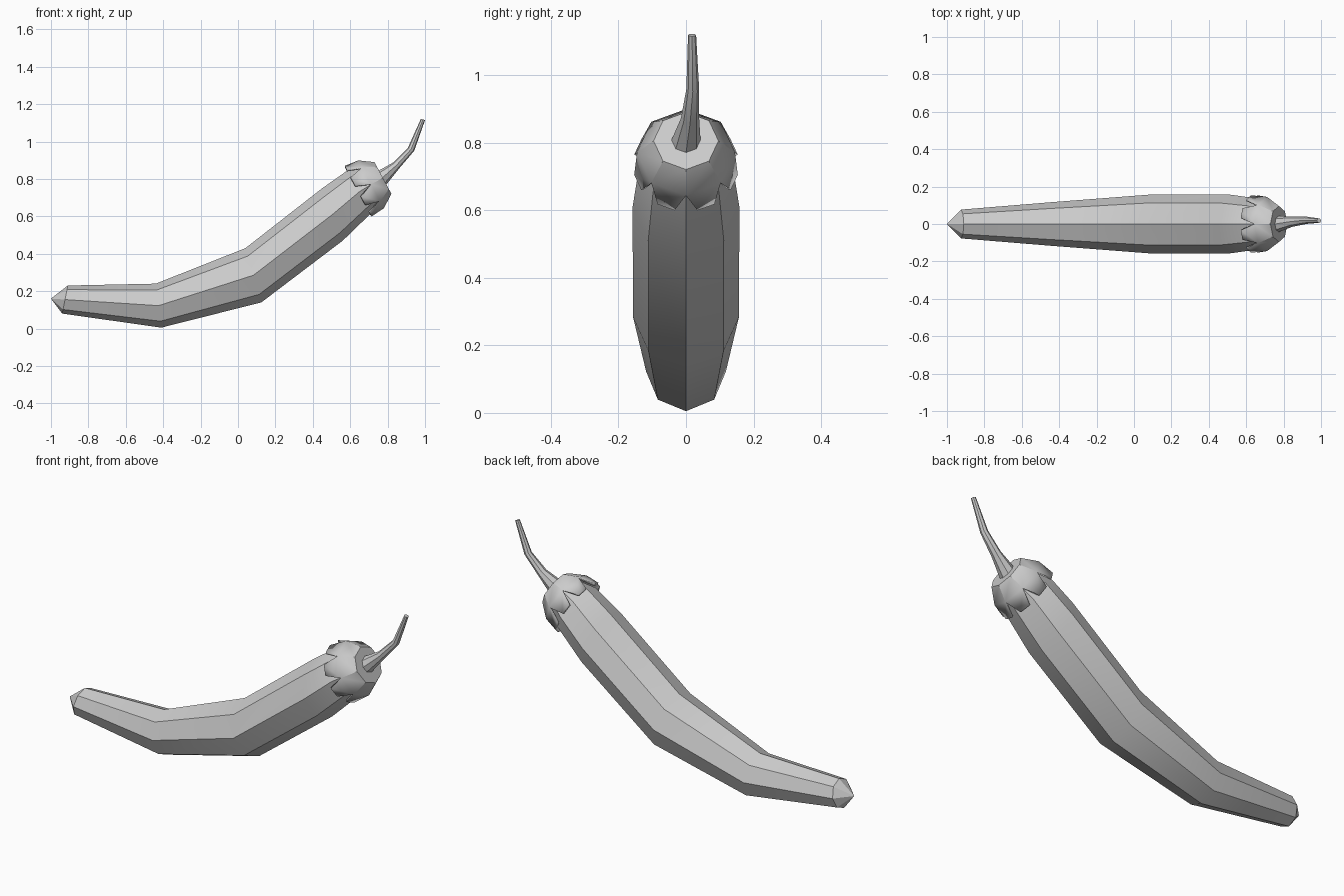
import bpy, bmesh
from math import sin, cos, radians, pi
from mathutils import Vector

if "Cube" in bpy.data.objects:
    bpy.data.objects.remove(bpy.data.objects["Cube"])

SIDES = 8


def finish(name, bm):
    bmesh.ops.recalc_face_normals(bm, faces=bm.faces)
    mesh = bpy.data.meshes.new(name)
    bm.to_mesh(mesh)
    bm.free()
    ob = bpy.data.objects.new(name, mesh)
    bpy.context.collection.objects.link(ob)
    bpy.ops.object.select_all(action='DESELECT')
    ob.select_set(True)
    bpy.context.view_layer.objects.active = ob
    bpy.ops.object.shade_smooth_by_angle(angle=radians(30))
    return ob


def loft(name, sections, tip=None):
    """Skin octagons given as (top x, top z, bottom x, bottom z, y centre, y radius)."""
    bm = bmesh.new()
    rings = []
    for tx, tz, bx, bz, cy, ry in sections:
        c = Vector(((tx + bx) / 2, cy, (tz + bz) / 2))
        up = Vector(((tx - bx) / 2, 0, (tz - bz) / 2))
        rings.append([bm.verts.new(c + up * cos(a) + Vector((0, ry * sin(a), 0)))
                      for a in (2 * pi * i / SIDES for i in range(SIDES))])
    for r0, r1 in zip(rings, rings[1:]):
        for i in range(SIDES):
            j = (i + 1) % SIDES
            bm.faces.new((r0[i], r0[j], r1[j], r1[i]))
    bm.faces.new(rings[-1])
    if tip:
        t = bm.verts.new(tip)
        for i in range(SIDES):
            bm.faces.new((t, rings[0][i], rings[0][(i + 1) % SIDES]))
    else:
        bm.faces.new(rings[0])
    return finish(name, bm)


# Fruit body, from the pointed tip up to the end under the cap
loft("fruit_body", [
    (-0.91, 0.23, -0.94, 0.08, 0, 0.077),
    (-0.44, 0.24, -0.41, 0.005, 0, 0.118),
    (0.04, 0.43, 0.125, 0.14, 0, 0.157),
    (0.45, 0.75, 0.56, 0.47, 0, 0.158),
    (0.585, 0.845, 0.715, 0.62, 0, 0.138),
    (0.70, 0.87, 0.79, 0.71, 0, 0.09),
], tip=(-1, 0, 0.16))

# Leafy cap: flat octagon with eight blunt sepals folded back over the body
centre = Vector((0.775, 0, 0.805))
axis = Vector((0.88, 0, 0.47)).normalized()
up = Vector((-axis.z, 0, axis.x))
side = Vector((0, 1, 0))


def cap_point(deg, r, s):
    a = radians(deg)
    return centre + axis * s + (up * cos(a) + side * sin(a)) * r


bm = bmesh.new()
step = 360 / SIDES
inner = [bm.verts.new(cap_point(i * step, 0.096, 0)) for i in range(SIDES)]
valley = [bm.verts.new(cap_point(i * step, 0.145, -0.072)) for i in range(SIDES)]
bm.faces.new(inner)
for i in range(SIDES):
    j = (i + 1) % SIDES
    mid = (i + 0.5) * step
    a, b = (bm.verts.new(cap_point(mid + d, 0.157, -0.15)) for d in (-10, 10))
    bm.faces.new((inner[i], inner[j], valley[j], valley[i]))
    bm.faces.new((valley[i], valley[j], b, a))
cap = finish("leafy_cap", bm)
if cap.data.polygons[0].normal.dot(axis) < 0:
    cap.data.flip_normals()
solid = cap.modifiers.new("thickness", 'SOLIDIFY')
solid.thickness = 0.012
solid.offset = -1

# Curved tapering stem
loft("stem", [
    (0.753, 0.845, 0.793, 0.77, 0, 0.043),
    (0.83, 0.888, 0.862, 0.856, 0.012, 0.027),
    (0.908, 0.966, 0.942, 0.95, 0.02, 0.019),
    (0.978, 1.122, 1.0, 1.114, 0.018, 0.012),
])
